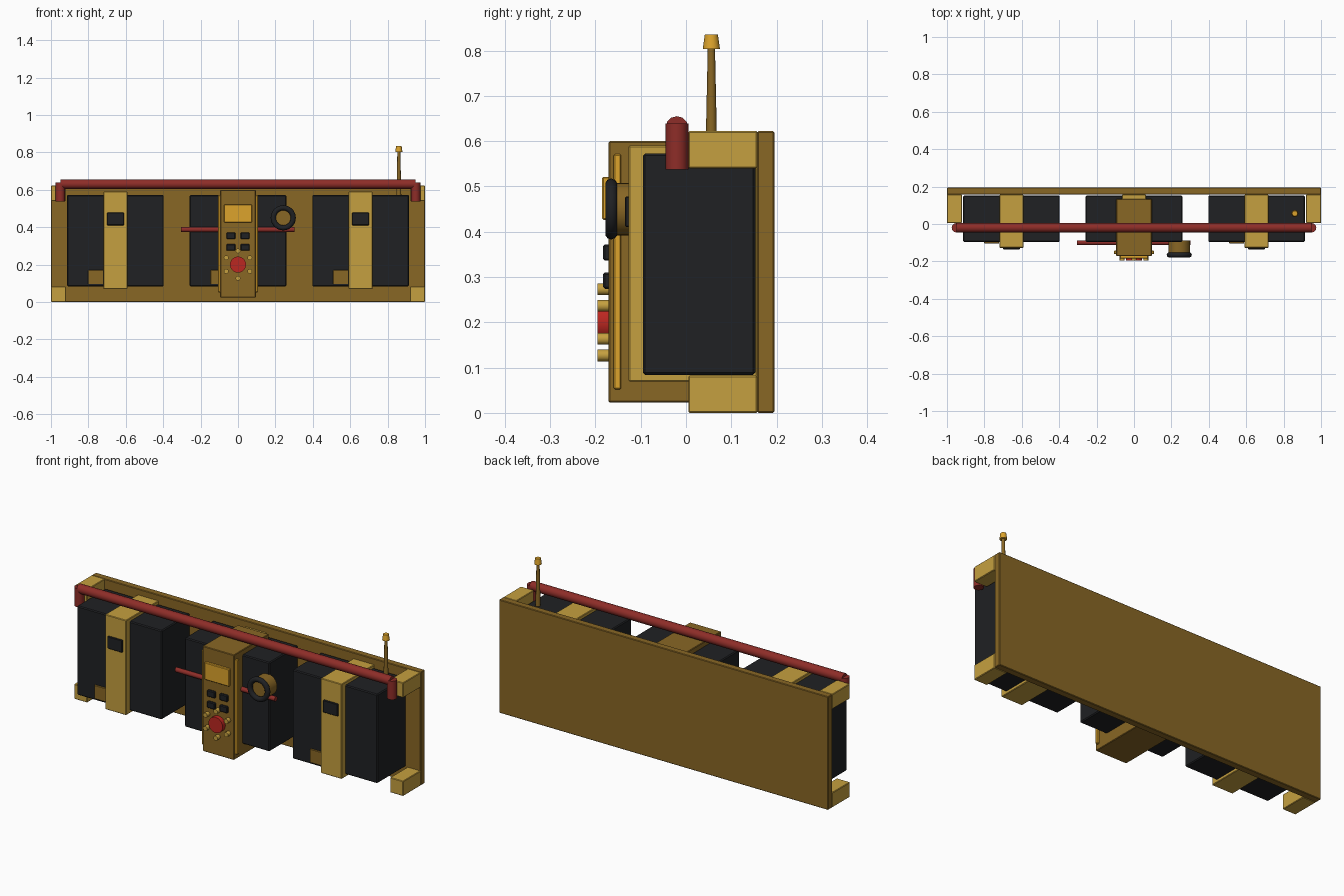
import bpy, math
from math import pi, sin, cos

if "Cube" in bpy.data.objects:
    bpy.data.objects.remove(bpy.data.objects["Cube"])


def material(name, r, g, b):
    m = bpy.data.materials.new(name)
    m.diffuse_color = (r, g, b, 1)
    m.use_nodes = True
    m.node_tree.nodes["Principled BSDF"].inputs["Base Color"].default_value = m.diffuse_color
    return m


BROWN = material("brown", 0.25, 0.135, 0.018)
GOLD = material("gold", 0.56, 0.35, 0.05)
DARK = material("dark", 0.014, 0.015, 0.017)
RED = material("red", 0.27, 0.026, 0.021)
BRIGHT = material("bright_red", 0.50, 0.02, 0.015)
AMBER = material("amber", 0.72, 0.37, 0.025)


def finish(name, mat, smooth=False):
    o = bpy.context.object
    o.name = name
    o.data.materials.append(mat)
    if smooth:
        bpy.ops.object.shade_smooth_by_angle(angle=math.radians(40))
    return o


def box(name, mat, x, y, z, bevel=0.003):
    """Box from (min, max) ranges on each axis."""
    bpy.ops.mesh.primitive_cube_add(size=1, location=[sum(r) / 2 for r in (x, y, z)])
    o = bpy.context.object
    o.scale = [r[1] - r[0] for r in (x, y, z)]
    bpy.ops.object.transform_apply(location=False, rotation=False, scale=True)
    b = o.modifiers.new("edge", 'BEVEL')
    b.width, b.segments = bevel, 1
    return finish(name, mat)


def rod(name, mat, centre, length, r1, axis='Z', r2=None, sides=12):
    rot = {'X': (0, pi / 2, 0), 'Y': (pi / 2, 0, 0), 'Z': (0, 0, 0)}[axis]
    bpy.ops.mesh.primitive_cone_add(vertices=sides, radius1=r1, radius2=r1 if r2 is None else r2,
                                    depth=length, location=centre, rotation=rot)
    return finish(name, mat, True)


# back plate and corner blocks
box("back_plate", BROWN, (-1, 1), (0.157, 0.195), (0, 0.622))
for sx in (-1, 1):
    for z in (0, 0.54):
        box("corner_block", GOLD, sorted((sx * 0.92, sx)), (0.005, 0.158), (z, z + 0.082))

# three dark cells, each with a strap and a small plate
for cx in (-0.655, 0, 0.655):
    box("cell", DARK, (cx - 0.258, cx + 0.258), (-0.095, 0.153), (0.084, 0.573), 0.005)
    box("strap", GOLD, (cx - 0.064, cx + 0.064), (-0.127, 0.158), (0.069, 0.59))
    box("cell_plate", BROWN, (cx - 0.147, cx - 0.066), (-0.103, -0.09), (0.095, 0.17), 0.002)
    if cx:
        box("strap_buckle", DARK, (cx - 0.045, cx + 0.045), (-0.135, -0.12), (0.41, 0.478))

# central console with side trims
box("console", BROWN, (-0.095, 0.095), (-0.171, 0.133), (0.023, 0.6))
for sx in (-1, 1):
    box("console_trim", AMBER, sorted((sx * 0.09, sx * 0.108)), (-0.16, -0.143), (0.052, 0.571))

# screen and keys
box("screen", AMBER, (-0.075, 0.075), (-0.185, -0.165), (0.426, 0.521))
for x in (-0.038, 0.038):
    for z in (0.292, 0.354):
        box("key", DARK, (x - 0.024, x + 0.024), (-0.183, -0.165), (z - 0.018, z + 0.018), 0.004)

# red button ringed by studs
rod("red_button", BRIGHT, (0, -0.18, 0.2), 0.03, 0.043, 'Y', sides=20)
for i in range(6):
    a = pi / 2 + i * pi / 3
    rod("button_stud", GOLD, (0.073 * cos(a), -0.18, 0.2 + 0.073 * sin(a)), 0.03, 0.013, 'Y')

# crossbar and hand wheel
rod("crossbar", RED, (-0.002, -0.1, 0.387), 0.606, 0.013, 'X')
rod("wheel_hub", BROWN, (0.242, -0.121, 0.45), 0.066, 0.058, 'Y', sides=24)
bpy.ops.mesh.primitive_torus_add(location=(0.242, -0.165, 0.45), rotation=(pi / 2, 0, 0),
                                 major_radius=0.0535, minor_radius=0.0138,
                                 major_segments=28, minor_segments=10)
finish("wheel_rim", DARK, True)

# top guard rail with end posts
rod("guard_rail", RED, (0, -0.02, 0.63), 1.9, 0.025, 'X')
for sx in (-1, 1):
    rod("rail_post", RED, (sx * 0.95, -0.02, 0.588), 0.102, 0.025)

# antenna
rod("antenna_mast", BROWN, (0.86, 0.056, 0.687), 0.236, 0.013, r2=0.008)
rod("antenna_tip", AMBER, (0.86, 0.056, 0.819), 0.032, 0.019, r2=0.0145)
